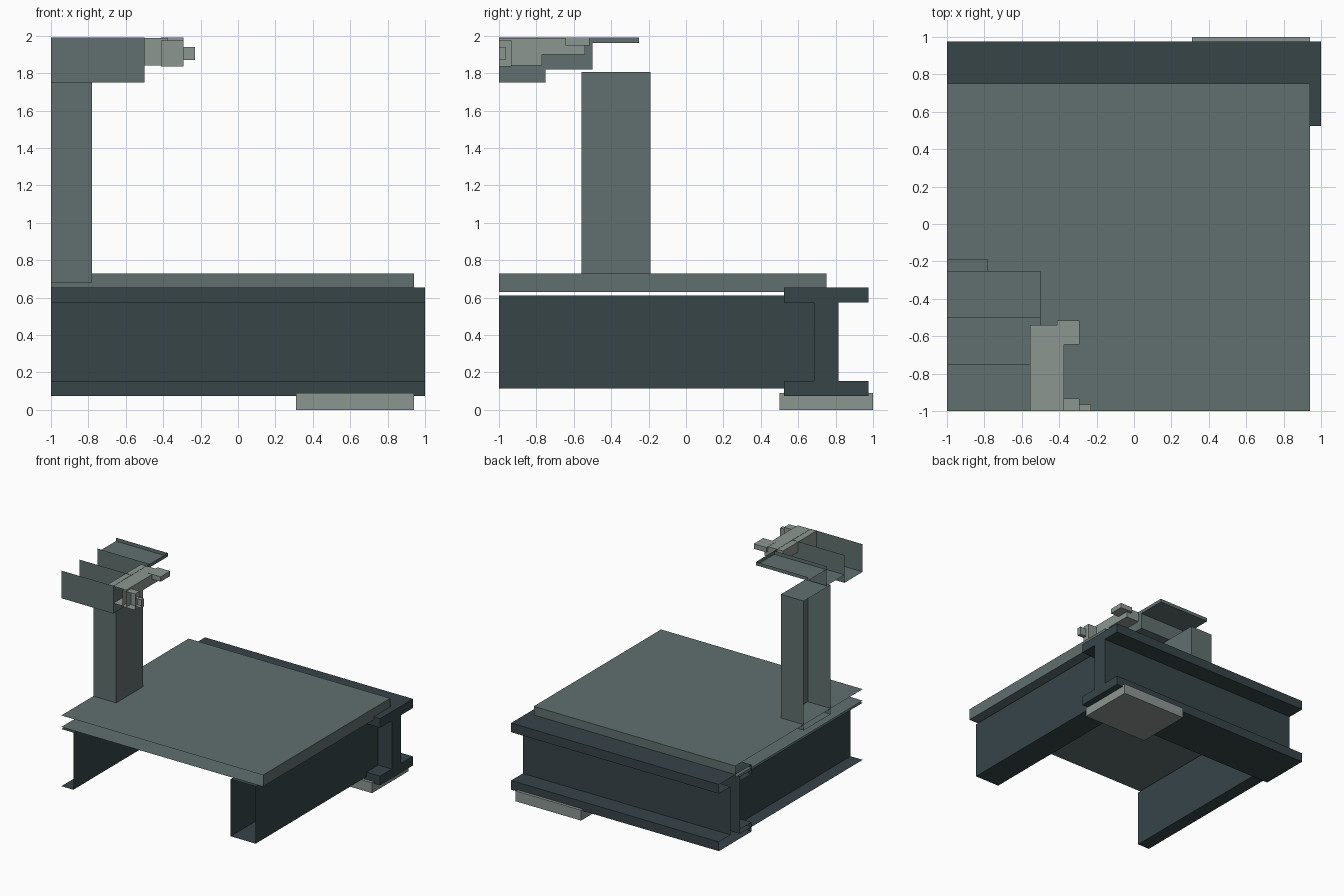
import bpy, bmesh

if "Cube" in bpy.data.objects:
    bpy.data.objects.remove(bpy.data.objects["Cube"])


def material(name, rgb):
    m = bpy.data.materials.new(name)
    m.diffuse_color = (*rgb, 1)
    m.use_nodes = True
    m.node_tree.nodes["Principled BSDF"].inputs["Base Color"].default_value = m.diffuse_color
    return m


DARK = material("dark_steel", (0.038, 0.058, 0.066))
TEAL = material("grey_green", (0.117, 0.162, 0.156))
LIGHT = material("light_grey", (0.265, 0.305, 0.283))


def finish(name, bm, mat):
    mesh = bpy.data.meshes.new(name)
    bm.to_mesh(mesh)
    bm.free()
    mesh.materials.append(mat)
    ob = bpy.data.objects.new(name, mesh)
    bpy.context.collection.objects.link(ob)
    return ob


def box(name, x, y, z, mat, skip=""):
    """Box from ranges; skip lists the open sides, such as '-x -y'."""
    bm = bmesh.new()
    bmesh.ops.create_cube(bm, size=1)
    bm.normal_update()
    drop = []
    for f in bm.faces:
        axis = max(range(3), key=lambda i: abs(f.normal[i]))
        side = ("+" if f.normal[axis] > 0 else "-") + "xyz"[axis]
        if side in skip.split():
            drop.append(f)
    bmesh.ops.delete(bm, geom=drop, context="FACES")
    for v in bm.verts:
        v.co = [r[0] + (c + 0.5) * (r[1] - r[0]) for c, r in zip(v.co, (x, y, z))]
    return finish(name, bm, mat)


# Main I-beam: profile in the y-z plane, open at the x = -1 cut
half = [(0.15 * 1.5, 0.29), (0.225, 0.21), (0.065, 0.21)]
right = half + [(a, -b) for a, b in reversed(half)]
profile = right + [(-a, b) for a, b in reversed(right)]
bm = bmesh.new()
near = [bm.verts.new((-1, 0.75 + a, 0.365 + b)) for a, b in profile]
far = [bm.verts.new((1, 0.75 + a, 0.365 + b)) for a, b in profile]
bm.faces.new(far)
for i in range(len(profile)):
    j = (i + 1) % len(profile)
    bm.faces.new((near[i], near[j], far[j], far[i]))
bmesh.ops.recalc_face_normals(bm, faces=bm.faces)
finish("cross_i_beam", bm, DARK)

# Hollow long beams, open at the cut
box("side_beam", (0.63, 0.87), (-1, 0.685), (0.115, 0.612), DARK, "-y")
box("middle_beam", (-1, -0.884), (-1, 0.685), (0.115, 0.612), DARK, "-x -y")

# Foot pad
box("foot_pad", (0.31, 0.94), (0.5, 1), (0, 0.09), LIGHT)

# Deck plate and column
box("deck_plate", (-1, 0.94), (-1, 0.75), (0.63, 0.73), TEAL, "-x -y")
box("column", (-1, -0.78), (-0.56, -0.19), (0.68, 1.805), TEAL, "-x")

# Stepped open-topped trays sharing their dividing walls
for i, floor in enumerate((1.75, 1.82, 1.96)):
    y = -1 + 0.25 * i
    box(f"tray_{i + 1}", (-1, -0.5), (y, y + 0.25), (floor, 1.99), TEAL,
        "-x +z" + (" -y" if i else ""))

# Latch assembly on the tray end
box("latch_body", (-0.555, -0.375), (-1, -0.77), (1.84, 1.988), LIGHT, "-y")
box("latch_arm", (-0.555, -0.375), (-0.77, -0.54), (1.9, 1.988), LIGHT)
box("latch_clip", (-0.413, -0.292), (-1, -0.933), (1.835, 1.975), LIGHT, "-y")
box("latch_pin", (-0.292, -0.23), (-1, -0.965), (1.87, 1.94), LIGHT, "-y")
box("latch_block", (-0.413, -0.292), (-0.645, -0.515), (1.947, 1.99), LIGHT)
